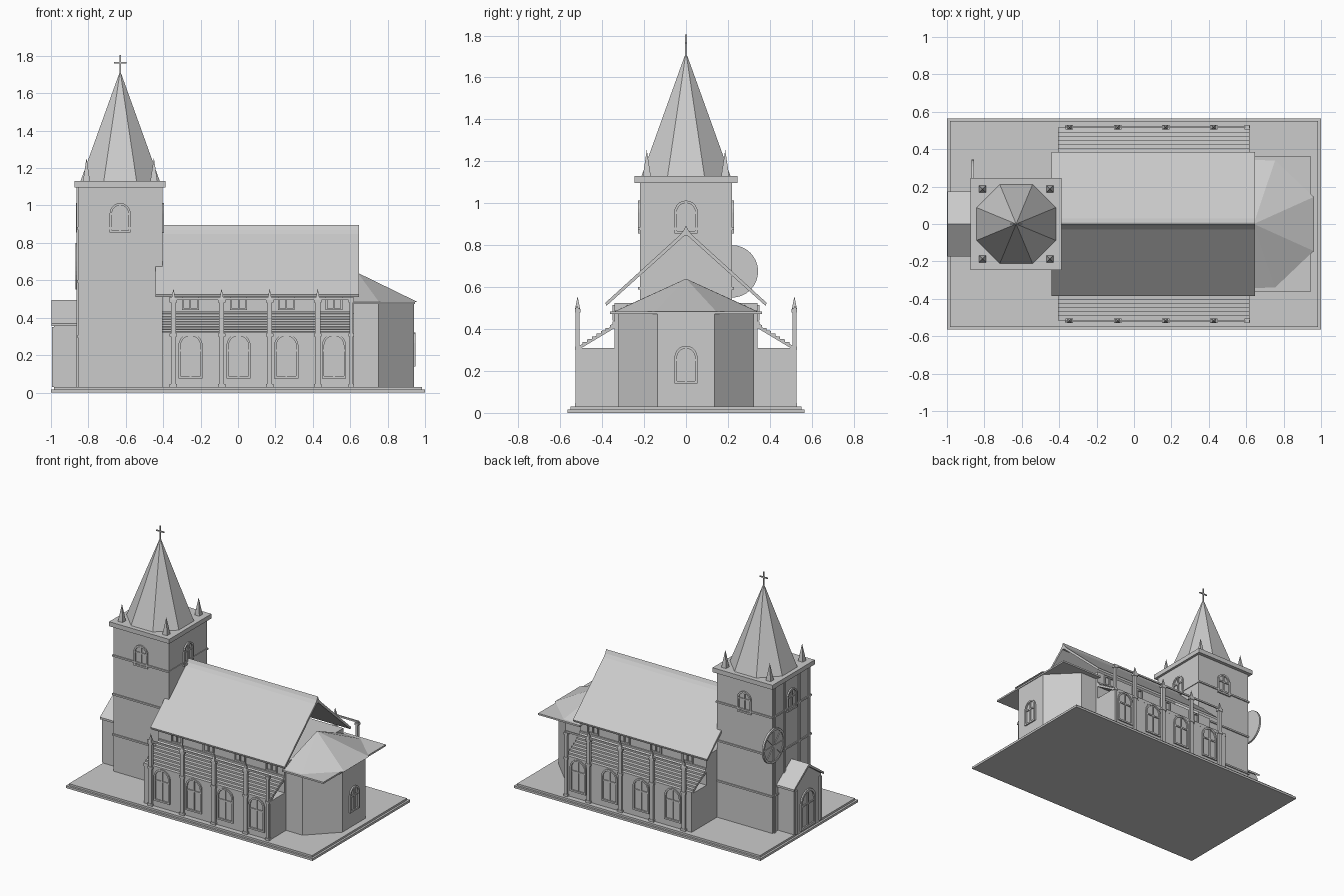
import bpy, bmesh, math
from mathutils import Vector

if "Cube" in bpy.data.objects:
    bpy.data.objects.remove(bpy.data.objects["Cube"])

stone = bpy.data.materials.new("grey_stone")
stone.diffuse_color = (0.6, 0.6, 0.6, 1)
stone.use_nodes = True
stone.node_tree.nodes["Principled BSDF"].inputs["Base Color"].default_value = stone.diffuse_color


def finish(name, bm):
    bmesh.ops.recalc_face_normals(bm, faces=bm.faces)
    me = bpy.data.meshes.new(name)
    bm.to_mesh(me)
    bm.free()
    me.materials.append(stone)
    ob = bpy.data.objects.new(name, me)
    bpy.context.collection.objects.link(ob)
    return ob


def add_prism(bm, a, b):
    """Closed solid between two matching point loops."""
    va, vb = [bm.verts.new(p) for p in a], [bm.verts.new(p) for p in b]
    n = len(va)
    bm.faces.new(va)
    bm.faces.new(vb[::-1])
    for i in range(n):
        bm.faces.new((va[i], va[(i + 1) % n], vb[(i + 1) % n], vb[i]))


def add_box(bm, x0, x1, y0, y1, z0, z1):
    q = [(x0, y0), (x1, y0), (x1, y1), (x0, y1)]
    add_prism(bm, [(x, y, z0) for x, y in q], [(x, y, z1) for x, y in q])


def box(name, *b):
    bm = bmesh.new()
    add_box(bm, *b)
    return finish(name, bm)


def along_x(name, yz, x0, x1):
    bm = bmesh.new()
    add_prism(bm, [(x0, y, z) for y, z in yz], [(x1, y, z) for y, z in yz])
    return finish(name, bm)


def upright(name, xy, z0, z1):
    bm = bmesh.new()
    add_prism(bm, [(x, y, z0) for x, y in xy], [(x, y, z1) for x, y in xy])
    return finish(name, bm)


def add_cone(bm, base, apex):
    vs = [bm.verts.new(p) for p in base]
    top = bm.verts.new(apex)
    bm.faces.new(vs[::-1])
    for i in range(len(vs)):
        bm.faces.new((vs[i], vs[(i + 1) % len(vs)], top))


def arch(w, h, n=10):
    r = w / 2
    pts = [(-r, 0), (r, 0)]
    return pts + [(r * math.cos(math.pi * i / n), h - r + r * math.sin(math.pi * i / n)) for i in range(n + 1)]


def window(name, origin, normal, w, h, t=0.012, d=0.01, bars=True):
    """Raised arched frame with mullion and transom."""
    o, n = Vector(origin), Vector(normal)
    u = Vector((0, 0, 1)).cross(n)
    P = lambda a, b, c: o + u * a + Vector((0, 0, b)) + n * c
    bm = bmesh.new()
    out = arch(w, h)
    inn = [(a, b + t) for a, b in arch(w - 2 * t, h - 2 * t)]
    of, ob, nf, nb = [[bm.verts.new(P(a, b, c)) for a, b in loop]
                      for loop, c in ((out, d), (out, -0.002), (inn, d), (inn, -0.002))]
    k = len(out)
    for i in range(k):
        j = (i + 1) % k
        for p, q in ((of, nf), (of, ob), (nf, nb)):
            bm.faces.new((p[i], p[j], q[j], q[i]))
    if bars:
        for a0, a1, b0, b1 in ((-.005, .005, t, h - t), (-w / 2 + t, w / 2 - t, h * .6, h * .6 + .01)):
            q = [(a0, b0), (a1, b0), (a1, b1), (a0, b1)]
            add_prism(bm, [P(a, b, -.002) for a, b in q], [P(a, b, d * .7) for a, b in q])
    finish(name, bm)


# Base plates
box("base_lower", -1, 1, -.565, .565, 0, .016)
box("base_upper", -.985, .985, -.55, .55, .016, .03)

# Tower with string courses and cap
TX = -.63
box("tower", TX - .225, TX + .225, -.22, .22, .03, 1.1)
for i, z in enumerate((.3, .595, .878)):
    box(f"tower_band_{i}", TX - .232, TX + .23, -.228, .228, z - .006, z + .006)
box("tower_cap", TX - .243, TX + .243, -.245, .245, 1.097, 1.13)

# Eight-sided spire
bm = bmesh.new()
R = .212 / math.cos(math.pi / 8)
ang = [math.pi / 8 + i * math.pi / 4 for i in range(8)]
add_cone(bm, [(TX + R * math.cos(a), R * math.sin(a), 1.13) for a in ang], (TX, 0, 1.72))
finish("spire", bm)

# Roof cross
bm = bmesh.new()
add_box(bm, TX - .004, TX + .004, -.004, .004, 1.69, 1.805)
add_box(bm, TX - .033, TX + .033, -.004, .004, 1.76, 1.768)
finish("spire_cross", bm)


def pinnacle(name, x, y, z0, r, h):
    bm = bmesh.new()
    q = [(x + r * a, y + r * b) for a, b in ((-1, -1), (1, -1), (1, 1), (-1, 1))]
    add_cone(bm, [(a, b, z0) for a, b in q], (x, y, z0 + h))
    finish(name, bm)


# Tower pinnacles and belfry windows
for sx in (-1, 1):
    for sy in (-1, 1):
        pinnacle("tower_pinnacle", TX + sx * .18, sy * .187, 1.13, .019, .125)
for n, off in (((1, 0, 0), .225), ((-1, 0, 0), .225), ((0, 1, 0), .22), ((0, -1, 0), .22)):
    window("belfry_window", (TX + n[0] * off, n[1] * off, .855), n, .112, .158)

# West face pilasters
for y in (-.2, -.085, .085, .2):
    box("west_pilaster", -.863, -.85, y - .01, y + .01, .03, 1.1)

# Round wheel window on the tower corner
bm = bmesh.new()
CY, CZ, CR = .219, .675, .125
disc = lambda r, x: [(x, CY + r * math.cos(i * math.pi / 16), CZ + r * math.sin(i * math.pi / 16)) for i in range(32)]
add_prism(bm, disc(CR, -.863), disc(CR, -.855))
rings = [[bm.verts.new(p) for p in disc(r, x)] for r, x in ((CR, -.863), (CR, -.869), (CR - .016, -.869), (CR - .016, -.863))]
for a, b in zip(rings, rings[1:]):
    for i in range(32):
        bm.faces.new((a[i], a[(i + 1) % 32], b[(i + 1) % 32], b[i]))
for i in range(4):
    d = Vector((0, math.cos(i * math.pi / 4), math.sin(i * math.pi / 4)))
    s = Vector((0, -d.z, d.y)) * .004
    q = [d * .115 + s, d * .115 - s, -d * .115 - s, -d * .115 + s]
    add_prism(bm, [(-.863, CY + p.y, CZ + p.z) for p in q], [(-.868, CY + p.y, CZ + p.z) for p in q])
finish("wheel_window", bm)

# West porch with gable roof and arched door
along_x("porch", [(-.155, .03), (.155, .03), (.155, .365), (0, .475), (-.155, .365)], -.985, -.85)
along_x("porch_roof", [(-.174, .37), (0, .495), (.174, .37), (.174, .355), (0, .475), (-.174, .355)], -.998, -.85)
window("porch_door", (-.985, 0, .03), (-1, 0, 0), .17, .28, .018)
for s in (-1, 1):
    box("porch_pier", -.995, -.97, s * .14 - .012, s * .14 + .012, .03, .35)

# Nave body, open gable roof slabs and ridge
X0, X1 = -.405, .617
box("nave", X0, X1, -.34, .34, .03, .525)
along_x("nave_roof", [(-.385, .525), (0, .875), (.385, .525), (.38, .51), (0, .852), (-.38, .51)], -.44, .647)
along_x("roof_ridge", [(-.032, .845), (-.012, .87), (0, .895), (.012, .87), (.032, .845)], -.41, .647)

# Side aisles, mirrored
bays = [-.254, .003, .258, .513]
posts = [-.345, -.088, .169, .426]
for s in (-1, 1):
    lo, hi = sorted((s * .32, s * .512))
    box("aisle_wall", X0, X1, lo, hi, .03, .31)
    # Stepped tile lean-to
    N, prof = 8, []
    for i in range(N):
        y, z = .515 - .175 * i / N, .312 + .108 * i / N
        prof += [(s * y, z), (s * y, z + .012)]
    prof += [(s * .34, .427), (s * .34, .405), (s * .515, .3)]
    along_x("aisle_tiles", prof, X0, X1)
    lo, hi = sorted((s * .335, s * .35))
    box("clerestory_sill", X0, X1, lo, hi, .425, .437)
    # Top rail carried on the posts
    lo, hi = sorted((s * .514, s * .524))
    box("aisle_rail", -.37, X1, lo, hi, .496, .508)
    for x in posts + [.606]:
        last = x > .6
        w = .009 if last else .014
        bm = bmesh.new()
        lo, hi = sorted((s * .507, s * .526))
        add_box(bm, x - w, x + w, lo, hi, .03, .5)
        for z in (.03, .3, .48):
            add_box(bm, x - w - .006, x + w + .006, lo - .003, hi + .003, z, z + .016)
        finish("aisle_post", bm)
        if not last:
            pinnacle("post_pinnacle", x, s * .517, .496, .012, .06)
    for x in bays:
        window("aisle_window", (x, s * .512, .075), (0, s, 0), .13, .24)
        bm = bmesh.new()
        lo, hi = sorted((s * .338, s * .35))
        for a, b, c, d in ((-.045, .045, .44, .45), (-.045, .045, .505, .515), (-.045, -.035, .45, .505),
                           (.035, .045, .45, .505), (-.004, .004, .45, .505)):
            add_box(bm, x + a, x + b, lo, hi, c, d)
        finish("clerestory_window", bm)

# Faceted apse with eave slab, hipped roof and east window
upright("apse", [(.6, -.325), (.75, -.325), (.94, -.135), (.94, .135), (.75, .325), (.6, .325)], .03, .475)
box("apse_eave_slab", .61, .945, -.362, .362, .472, .484)
bm = bmesh.new()
add_cone(bm, [(x, y, .483) for x, y in ((.6, -.345), (.755, -.342), (.962, -.145), (.962, .145), (.755, .342), (.6, .345))],
         (.64, 0, .64))
finish("apse_roof", bm)
window("apse_window", (.94, 0, .14), (1, 0, 0), .11, .18)
